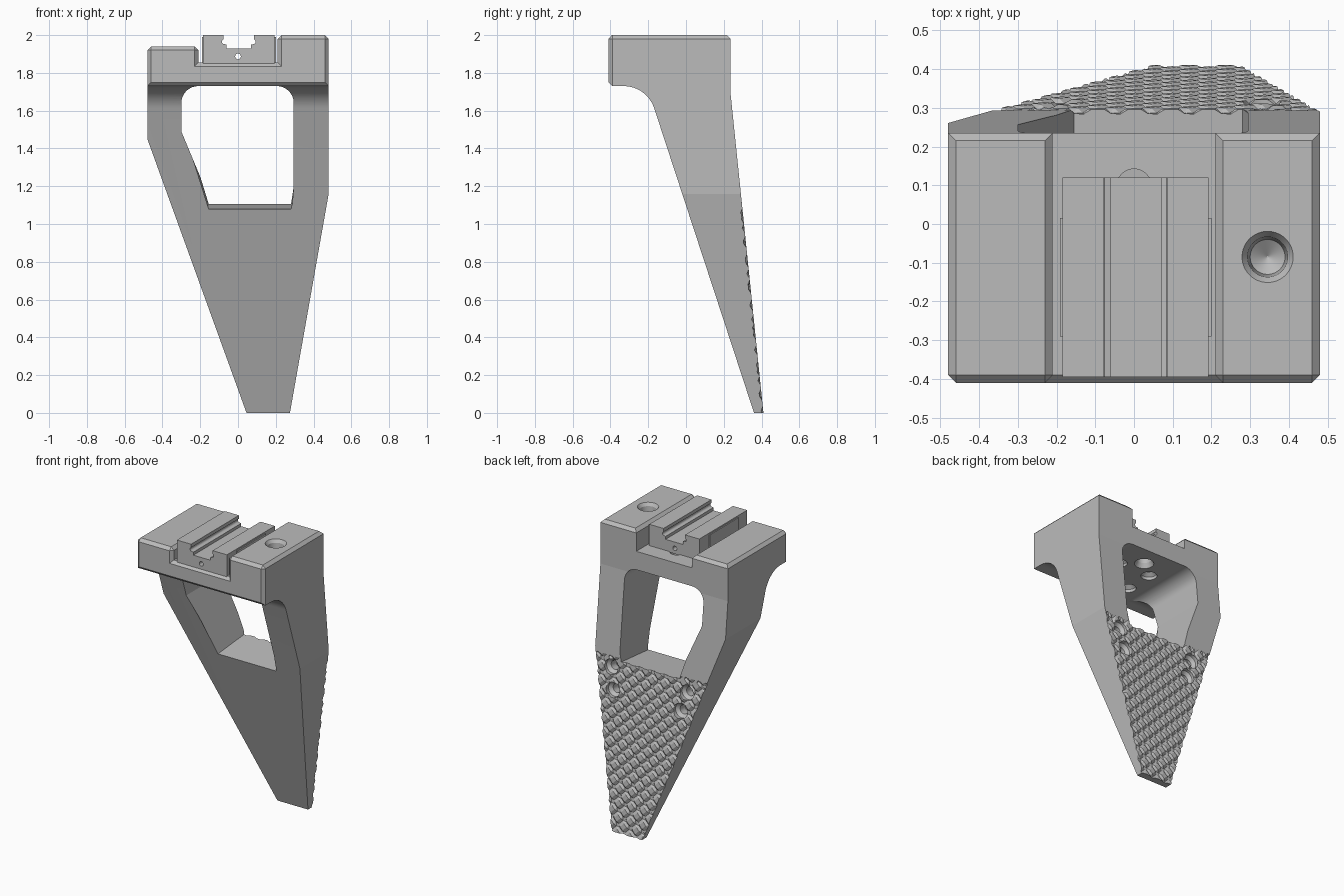
import bpy
import bmesh
from math import cos, sin, pi, radians
from mathutils import Vector

cube = bpy.data.objects.get("Cube")
if cube:
    bpy.data.objects.remove(cube, do_unlink=True)

grey = bpy.data.materials.new("machined grey")
grey.use_nodes = True
grey.diffuse_color = (0.5, 0.5, 0.5, 1)
grey.node_tree.nodes["Principled BSDF"].inputs["Base Color"].default_value = (0.5, 0.5, 0.5, 1)


def make_object(name, bm):
    bmesh.ops.recalc_face_normals(bm, faces=bm.faces[:])
    mesh = bpy.data.meshes.new(name)
    bm.to_mesh(mesh)
    bm.free()
    obj = bpy.data.objects.new(name, mesh)
    mesh.materials.append(grey)
    bpy.context.collection.objects.link(obj)
    return obj


def prism(name, points, start, end, axis):
    """Extrude a 2D profile along x (points are y, z) or y (points are x, z)."""
    bm = bmesh.new()
    place = (lambda p, t: (t, *p)) if axis == "x" else (lambda p, t: (p[0], t, p[1]))
    face = bm.faces.new([bm.verts.new(place(p, start)) for p in points])
    extruded = bmesh.ops.extrude_face_region(bm, geom=[face])["geom"]
    bmesh.ops.translate(bm, verts=[v for v in extruded if isinstance(v, bmesh.types.BMVert)],
                        vec=Vector(place((0, 0), end - start)))
    return make_object(name, bm)


def arc(cx, cz, r, start, end, steps):
    angles = [radians(start + (end - start) * i / steps) for i in range(steps + 1)]
    return [(cx + r * cos(a), cz + r * sin(a)) for a in angles]


def boolean(obj, cutter, operation):
    cutter.hide_render = True
    mod = obj.modifiers.new("cut", "BOOLEAN")
    mod.operation, mod.solver, mod.object = operation, "EXACT", cutter
    bpy.context.view_layer.objects.active = obj
    bpy.ops.object.modifier_apply(modifier=mod.name)
    bpy.data.objects.remove(cutter, do_unlink=True)


def add_bore(bm, centre, direction, profile, sides=80):
    """Add a turned cutter: profile is (radius, depth) along direction."""
    turn = Vector((0, 0, 1)).rotation_difference(Vector(direction))
    rings = []
    for r, d in [(profile[0][0], -0.04)] + profile:
        rings.append([bm.verts.new(Vector(centre) + turn @ Vector(
            (r * cos(2 * pi * i / sides), r * sin(2 * pi * i / sides), d))) for i in range(sides)])
    for a, b in zip(rings, rings[1:]):
        for i in range(sides):
            j = (i + 1) % sides
            bm.faces.new((a[i], a[j], b[j], b[i]))
    bm.faces.new(rings[0])
    bm.faces.new(rings[-1])


# Body: front outline intersected with side outline
body = prism("grip_body", [(-0.48, 1.94), (-0.48, 1.45), (0.045, 0), (0.275, 0), (0.48, 1.16),
                           (0.48, 2), (0.21, 2), (0.21, 1.855), (-0.21, 1.855), (-0.21, 1.94)],
             -1, 1, "y")
side = prism("side_cutter", [(-0.41, 2.2), (-0.41, 1.73)] + arc(-0.33, 1.56, 0.17, 90, 18, 16)
             + [(0.36, 0), (0.41, 0), (0.235, 1.7), (0.235, 2.2)], -1, 1, "x")
boolean(body, side, "INTERSECT")

bm = bmesh.new()
bm.from_mesh(body.data)
bmesh.ops.remove_doubles(bm, verts=bm.verts[:], dist=0.0005)
bmesh.ops.dissolve_limit(bm, angle_limit=0.01, verts=bm.verts[:], edges=bm.edges[:])

# Chamfers on the front face and the top edges of the head
rim = [e for e in bm.edges if all(v.co.y < -0.405 for v in e.verts)
       or all(v.co.z > 1.93 for v in e.verts)]
bmesh.ops.bevel(bm, geom=rim, offset=0.02, segments=1, affect="EDGES", profile=0.5)
bm.normal_update()

# Knurled back: crossing V grooves scored into the lower back face
PAD_TOP, PITCH, DEPTH = 1.13, 0.095, 0.012
FAMILIES = ((1, 0.028), (-1, 0.02))


def pad_faces(limit):
    return [f for f in bm.faces if f.normal.y > 0.99 and f.calc_center_median().z < limit]


def score(co, no, limit):
    faces = pad_faces(limit)
    geom = faces + list({e for f in faces for e in f.edges}) + list({v for f in faces for v in f.verts})
    bmesh.ops.bisect_plane(bm, geom=geom, dist=0.00001, plane_co=co, plane_no=no)
    bm.normal_update()


score((0, 0, PAD_TOP), (0, 0, 1), 1.6)
for slant, width in FAMILIES:
    for n in range(-18, 19):
        for offset in (-width, 0, width):
            score((n * PITCH + offset, 0, 0), (1, 0, slant), PAD_TOP)

pad = pad_faces(PAD_TOP)
for v in {v for f in pad for v in f.verts}:
    if v.co.z < PAD_TOP - 0.001:
        sink = 0
        for slant, width in FAMILIES:
            u = v.co.x + slant * v.co.z
            gap = abs(u - round(u / PITCH) * PITCH)
            sink = max(sink, DEPTH * (1 - gap / width))
        v.co.y -= sink
bmesh.ops.triangulate(bm, faces=pad)
bm.to_mesh(body.data)
bm.free()

# Window through the grip, its sill square to the back
window = prism("window_cutter", [(-0.155, 1.08), (0.28, 1.08), (0.295, 1.2)]
               + arc(0.205, 1.64, 0.09, 0, 90, 20) + arc(-0.21, 1.64, 0.09, 90, 180, 20)
               + [(-0.3, 1.49)], -0.7, 0.7, "y")
for v in window.data.vertices:
    if v.co.z < 1.1:
        v.co.z += 0.09 * (v.co.y - 0.01)
boolean(body, window, "DIFFERENCE")

# Screw holes: top socket, underside bores, and blind holes in the back
bm = bmesh.new()
add_bore(bm, (0.345, -0.085, 2), (0, 0, -1), [(0.066, 0), (0.052, 0.02), (0.045, 0.1), (0.002, 0.13)])
add_bore(bm, (0, 0.097, 1.73), (0, 0, 1), [(0.06, 0), (0.045, 0.03), (0.045, 0.2)])
for x in (-0.12, 0.12):
    for y in (0, -0.2):
        add_bore(bm, (x, y, 1.73), (0, 0, 1), [(0.05, 0), (0.05, 0.02), (0.025, 0.04), (0.025, 0.09)])
for x, z in ((0.355, 1.055), (0.33, 0.91), (-0.215, 1.03), (-0.175, 0.9)):
    add_bore(bm, (x, 0.405 - 0.1 * z, z), (0, -1, -0.1),
             [(0.05, 0), (0.05, 0.025), (0.03, 0.045), (0.03, 0.1)])
boolean(body, make_object("hole_cutter", bm), "DIFFERENCE")

# Clamp rail with a grooved channel, sitting in the head's slot
rail = prism("clamp_rail", [(-0.184, 1.85), (0.193, 1.85), (0.193, 2), (0.085, 2), (0.085, 1.98)]
             + arc(0.08, 1.965, 0.013, 70, -70, 10)
             + [(0.07, 1.95), (0.07, 1.93), (-0.06, 1.93), (-0.06, 1.95)]
             + arc(-0.072, 1.965, 0.013, 250, 110, 10)
             + [(-0.077, 1.98), (-0.077, 2), (-0.184, 2)], -0.395, 0.12, "y")
bm = bmesh.new()
add_bore(bm, (0, -0.395, 1.887), (0, 1, 0), [(0.015, 0), (0.015, 0.6)])
boolean(rail, make_object("pin_cutter", bm), "DIFFERENCE")

# Side pads of the rail
pads = [prism(name, [(a, 1.85), (b, 1.85), (b, 1.99), (a, 1.99)], -0.29, 0.015, "y")
        for name, a, b in (("right_rail_pad", -0.191, -0.183), ("left_rail_pad", 0.192, 0.2))]

for obj in [body, rail] + pads:
    bpy.ops.object.select_all(action="DESELECT")
    obj.select_set(True)
    bpy.context.view_layer.objects.active = obj
    bpy.ops.object.shade_smooth_by_angle(angle=radians(5.2))
